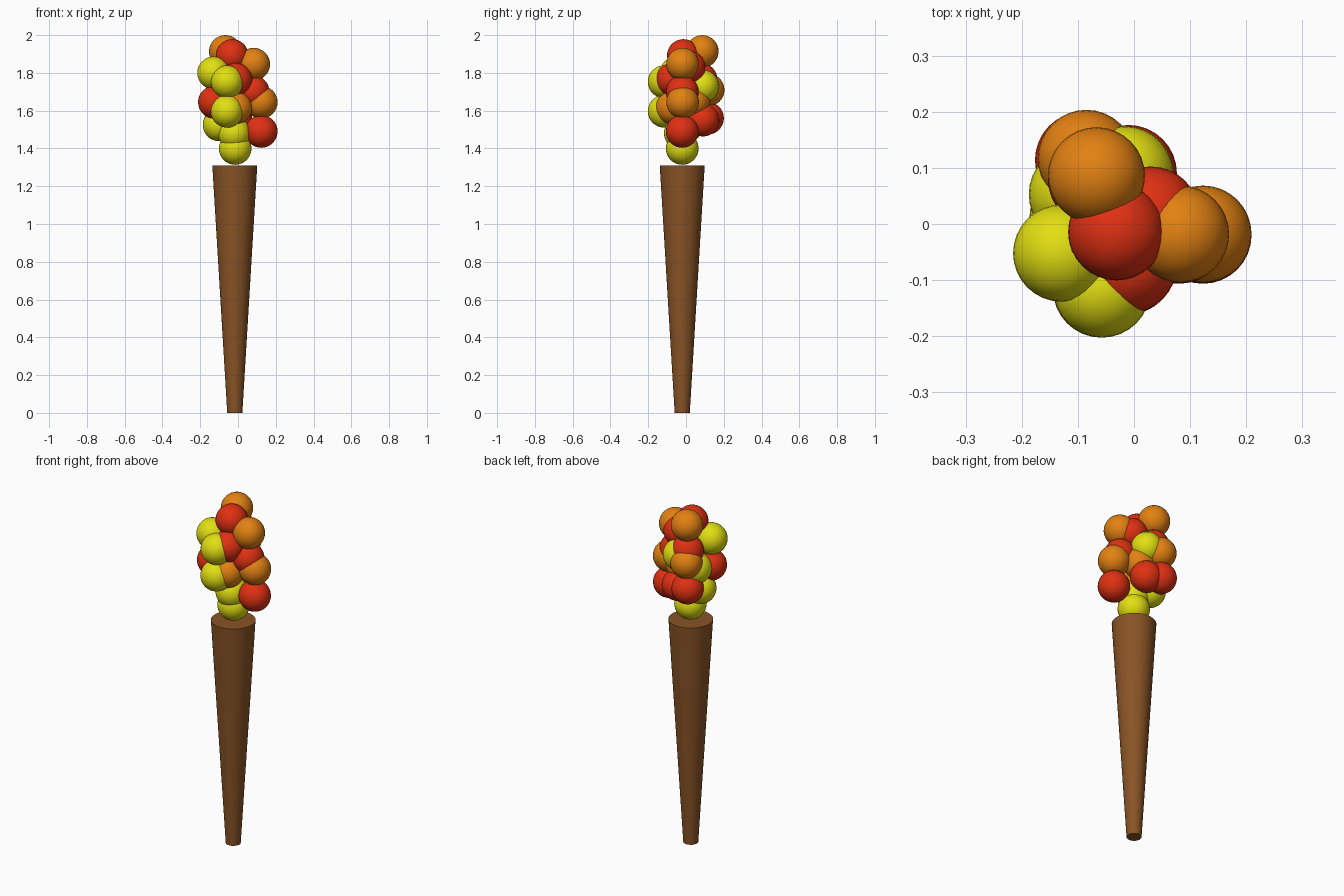
import bpy


def material(name, rgb):
    m = bpy.data.materials.new(name)
    m.diffuse_color = (*rgb, 1)
    return m


brown = material("brown wood", (0.25, 0.088, 0.019))
yellow = material("yellow flame", (0.76, 0.74, 0.006))
orange = material("orange flame", (0.76, 0.22, 0.006))
red = material("red flame", (0.74, 0.03, 0.006))

# Tapered handle, wide at the top
H = 1.31
bpy.ops.mesh.primitive_cone_add(vertices=48, radius1=0.04, radius2=0.119, depth=H,
                                location=(-0.017, -0.02, H / 2))
handle = bpy.context.object
handle.name = "handle"
handle.data.materials.append(brown)
bpy.ops.object.shade_smooth_by_angle()

# Flame made of equal overlapping balls, grouped by colour
R = 0.0865
flames = {
    "yellow_ball": (yellow, [
        (-0.015, -0.02, 1.40), (-0.02, -0.03, 1.48), (-0.10, 0.01, 1.525),
        (-0.058, -0.116, 1.597), (-0.057, -0.116, 1.753), (-0.129, -0.052, 1.80),
        (-0.101, 0.053, 1.66), (-0.016, 0.088, 1.73)]),
    "orange_ball": (orange, [
        (-0.067, 0.086, 1.9135), (0.083, -0.018, 1.846), (0.123, -0.018, 1.645),
        (-0.085, 0.117, 1.71), (-0.012, -0.075, 1.615), (0.0, 0.04, 1.65)]),
    "red_ball": (red, [
        (-0.031, -0.014, 1.892), (-0.01, -0.073, 1.766), (0.08, -0.02, 1.70),
        (0.03, 0.016, 1.83), (-0.125, -0.052, 1.645), (0.123, -0.02, 1.49),
        (-0.09, 0.114, 1.56), (-0.01, 0.09, 1.55), (-0.067, 0.08, 1.765)]),
}
for name, (mat, centres) in flames.items():
    for c in centres:
        bpy.ops.mesh.primitive_uv_sphere_add(segments=32, ring_count=16, radius=R, location=c)
        ball = bpy.context.object
        ball.name = name
        ball.data.materials.append(mat)
        bpy.ops.object.shade_smooth()
